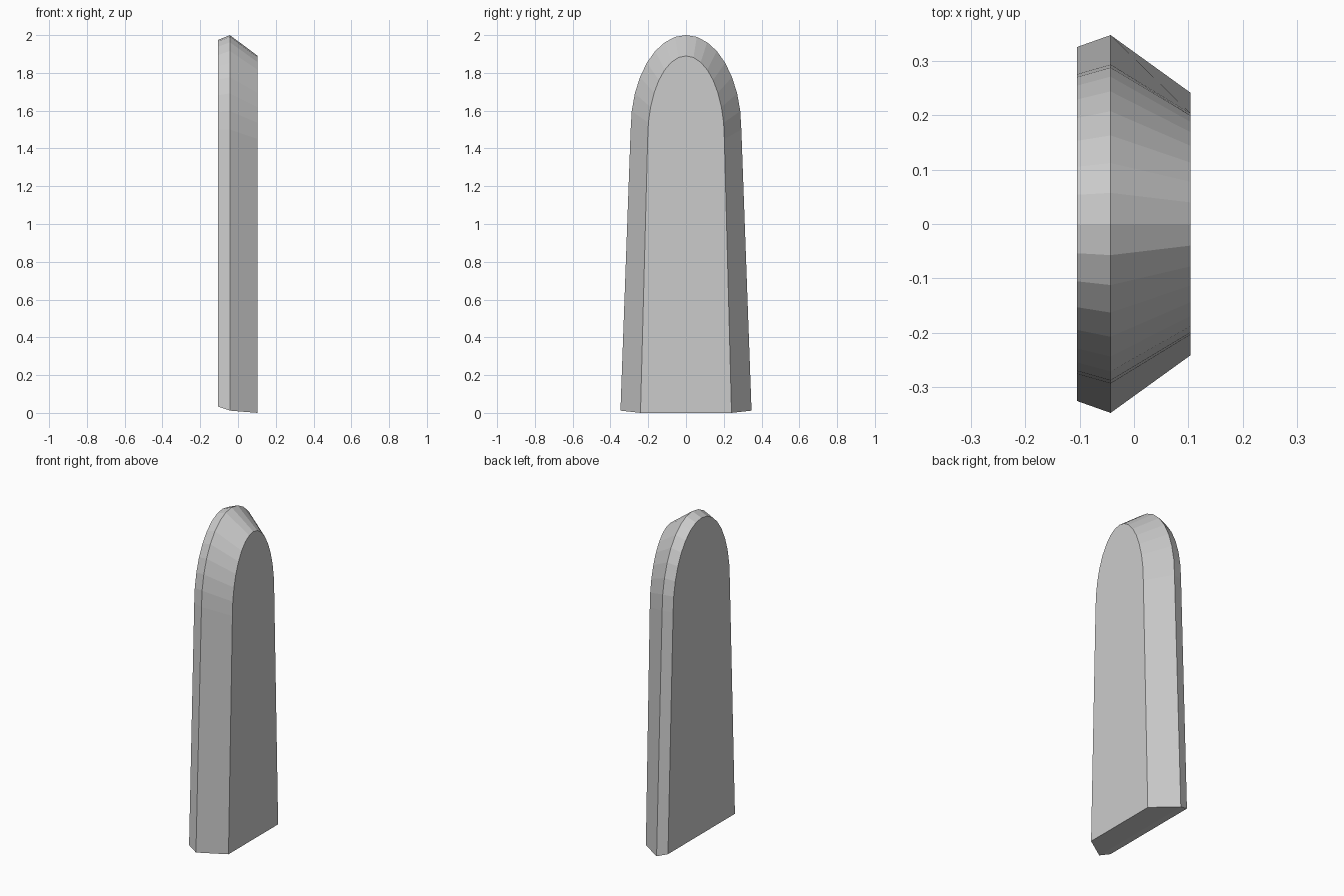
import bpy, bmesh
from math import sin, cos, pi

if "Cube" in bpy.data.objects:
    bpy.data.objects.remove(bpy.data.objects["Cube"])

# Each section: x, bottom half width, bottom z, spring half width, spring z, top z
SECTIONS = [
    (-0.105, 0.325, 0.033, 0.275, 1.50, 1.975),
    (-0.043, 0.347, 0.012, 0.293, 1.50, 2.0),
    (0.104, 0.241, 0.0, 0.203, 1.45, 1.89),
]
SEGMENTS = 16

bm = bmesh.new()


def arch_loop(x, wb, zb, ws, zs, zt):
    """Tapered sides closed by a half-ellipse top."""
    pts = [(x, wb, zb)]
    for i in range(SEGMENTS + 1):
        a = pi * i / SEGMENTS
        pts.append((x, ws * cos(a), zs + (zt - zs) * sin(a)))
    pts.append((x, -wb, zb))
    return [bm.verts.new(p) for p in pts]


# Bevelled slab: bridge the three arch outlines and cap both faces
loops = [arch_loop(*s) for s in SECTIONS]
for a, b in zip(loops, loops[1:]):
    for i in range(len(a)):
        j = (i + 1) % len(a)
        bm.faces.new((a[i], a[j], b[j], b[i]))
bm.faces.new(loops[0])
bm.faces.new(loops[-1])
bmesh.ops.recalc_face_normals(bm, faces=bm.faces[:])

mesh = bpy.data.meshes.new("arched_slab")
bm.to_mesh(mesh)
bm.free()
slab = bpy.data.objects.new("arched_slab", mesh)
bpy.context.collection.objects.link(slab)
